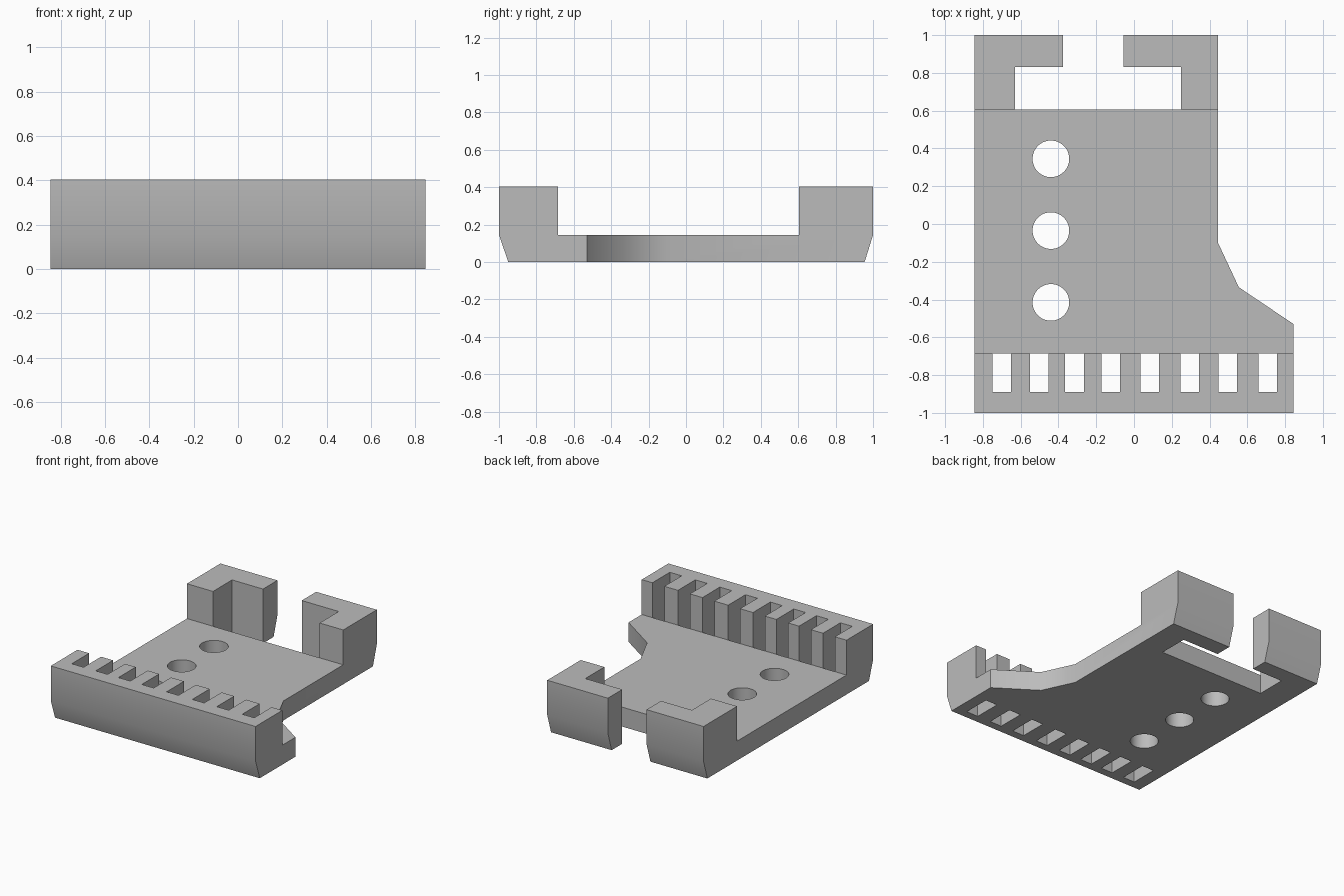
import bpy
import bmesh
import math

cube = bpy.data.objects.get("Cube")
if cube:
    bpy.data.objects.remove(cube, do_unlink=True)

# Single plain grey
grey = bpy.data.materials.new("plain grey")
grey.use_nodes = True
colour = (0.5, 0.5, 0.5, 1)
grey.diffuse_color = colour
grey.node_tree.nodes["Principled BSDF"].inputs["Base Color"].default_value = colour


def prism(name, points, depth):
    """Closed solid from a 3D polygon swept along the depth vector."""
    bm = bmesh.new()
    face = bm.faces.new([bm.verts.new(p) for p in points])
    swept = bmesh.ops.extrude_face_region(bm, geom=[face], use_keep_orig=True)
    moved = [g for g in swept["geom"] if isinstance(g, bmesh.types.BMVert)]
    bmesh.ops.translate(bm, verts=moved, vec=depth)
    bmesh.ops.recalc_face_normals(bm, faces=bm.faces)
    mesh = bpy.data.meshes.new(name)
    bm.to_mesh(mesh)
    bm.free()
    mesh.materials.append(grey)
    obj = bpy.data.objects.new(name, mesh)
    bpy.context.collection.objects.link(obj)
    return obj


def upright(name, outline):
    """Vertical prism taller than the part, from a plan outline."""
    return prism(name, [(x, y, -0.5) for x, y in outline], (0, 0, 1.5))


def boolean(target, tool, operation):
    mod = target.modifiers.new(tool.name, "BOOLEAN")
    mod.operation = operation
    mod.solver = "EXACT"
    mod.object = tool
    bpy.context.view_layer.objects.active = target
    bpy.ops.object.modifier_apply(modifier=mod.name)
    bpy.data.objects.remove(tool, do_unlink=True)


LEFT, RIGHT = 0.845, -0.845
NECK = 0.445                 # left side of the narrow rear half
STEP_F, STEP_B = -0.685, 0.605
PLATE, TOP = 0.145, 0.405

# Side profile: low plate between raised front and back walls
profile = [(-0.95, 0), (0.955, 0), (1, PLATE), (1, TOP), (STEP_B, TOP),
           (STEP_B, PLATE), (STEP_F, PLATE), (STEP_F, TOP), (-1, TOP), (-1, PLATE)]
bracket = prism("bracket", [(-1, y, z) for y, z in profile], (2, 0, 0))

# Plan outline: flared front, narrow rear, T-shaped opening between the hooks
outline = [(RIGHT, -1.2), (LEFT, -1.2), (LEFT, -0.53), (0.555, -0.335),
           (NECK, -0.1), (NECK, 1.2), (-0.055, 1.2), (-0.055, 0.83),
           (0.25, 0.83), (0.25, STEP_B), (-0.63, STEP_B), (-0.63, 0.83),
           (-0.375, 0.83), (-0.375, 1.2), (RIGHT, 1.2)]
boolean(bracket, upright("plan_outline", outline), "INTERSECT")

# Comb slots in the front wall
for x in (-0.70, -0.502, -0.315, -0.122, 0.083, 0.295, 0.497, 0.708):
    a, b = x - 0.049, x + 0.049
    slot = [(a, -0.89), (b, -0.89), (b, STEP_F), (a, STEP_F)]
    boolean(bracket, upright("slot_cutter", slot), "DIFFERENCE")

# Row of three round holes
for y in (0.345, -0.035, -0.415):
    angles = [math.tau * i / 48 for i in range(48)]
    ring = [(-0.44 + 0.097 * math.cos(t), y + 0.097 * math.sin(t)) for t in angles]
    boolean(bracket, upright("hole_cutter", ring), "DIFFERENCE")

# Soft shading over shallow bends only
bpy.ops.object.select_all(action="DESELECT")
bracket.select_set(True)
bpy.context.view_layer.objects.active = bracket
bpy.ops.object.shade_smooth_by_angle(angle=math.radians(35))
